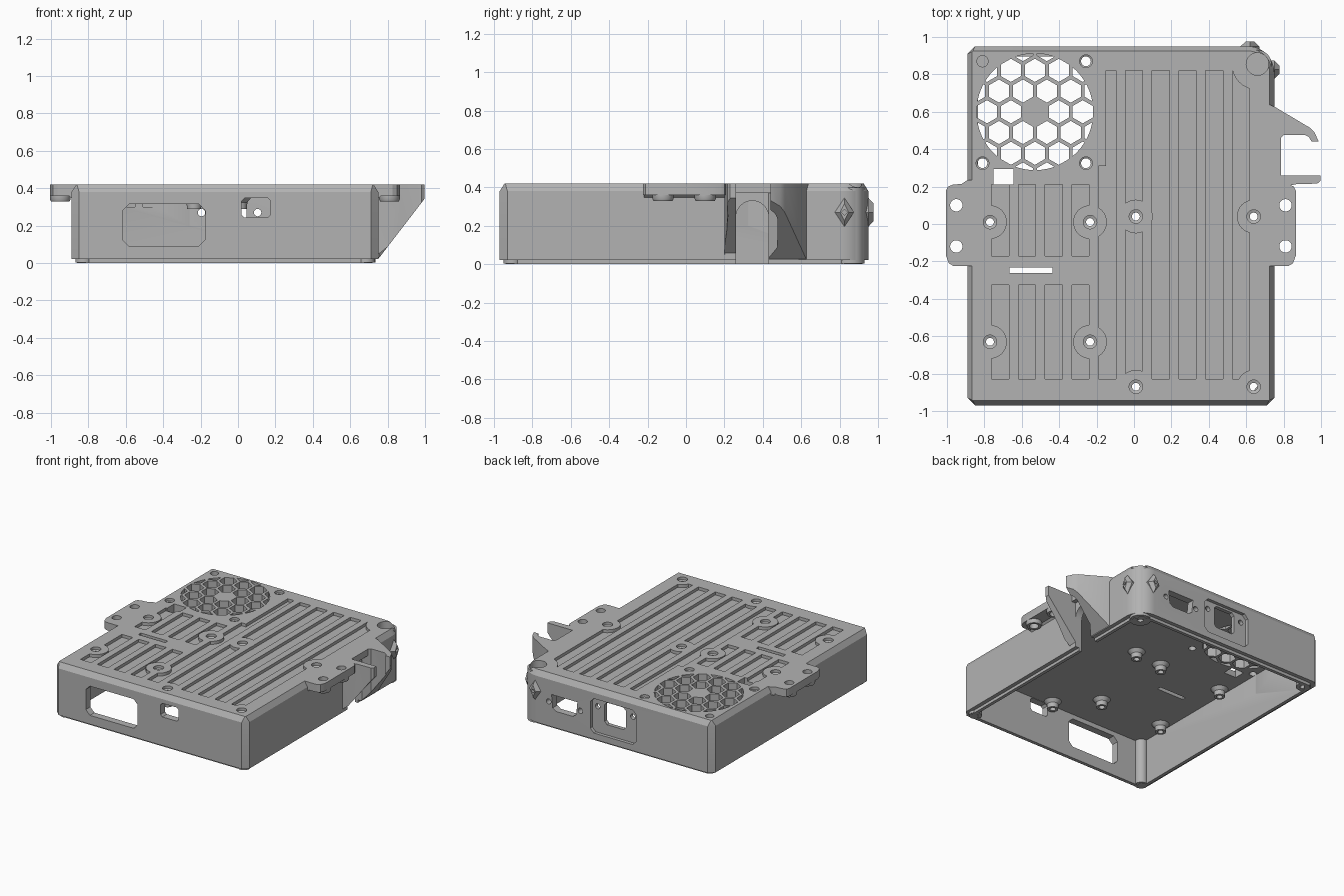
import bpy, bmesh, math
from math import sin, cos, pi

if "Cube" in bpy.data.objects:
    bpy.data.objects.remove(bpy.data.objects["Cube"])

grey = bpy.data.materials.new("matte_grey")
grey.use_nodes = True
grey.diffuse_color = (0.45, 0.45, 0.45, 1)
grey.node_tree.nodes["Principled BSDF"].inputs["Base Color"].default_value = (0.45, 0.45, 0.45, 1)
MID = -0.07          # centre line of the case


# ---- helpers ----
def loft(name, rings):
    """Closed solid through rings that share a point count."""
    bm = bmesh.new()
    vs = [[bm.verts.new(p) for p in r] for r in rings]
    n = len(vs[0])
    for a, b in zip(vs, vs[1:]):
        for i in range(n):
            j = (i + 1) % n
            bm.faces.new((a[i], a[j], b[j], b[i]))
    bm.faces.new(vs[0][::-1])
    bm.faces.new(vs[-1])
    bmesh.ops.recalc_face_normals(bm, faces=bm.faces)
    me = bpy.data.meshes.new(name)
    bm.to_mesh(me)
    bm.free()
    me.materials.append(grey)
    ob = bpy.data.objects.new(name, me)
    bpy.context.collection.objects.link(ob)
    return ob


def prism(name, pts, lo, hi, axis="z"):
    """Extrude a 2D outline along z, y (pts are x,z) or x (pts are y,z)."""
    place = {"z": lambda p, h: (p[0], p[1], h),
             "y": lambda p, h: (p[0], h, p[1]),
             "x": lambda p, h: (h, p[0], p[1])}[axis]
    return loft(name, [[place(p, h) for p in pts] for h in (lo, hi)])


def ngon(x, y, r, n=32, turn=0):
    return [(x + r * cos(2 * pi * i / n + turn), y + r * sin(2 * pi * i / n + turn)) for i in range(n)]


def rect(x0, x1, y0, y1, c=0):
    """Rectangle, with corners cut by c."""
    if not c:
        return [(x0, y0), (x1, y0), (x1, y1), (x0, y1)]
    return [(x0 + c, y0), (x1 - c, y0), (x1, y0 + c), (x1, y1 - c),
            (x1 - c, y1), (x0 + c, y1), (x0, y1 - c), (x0, y0 + c)]


def cone(name, x, y, steps, n=32):
    """Turned solid from (z, radius) steps."""
    return loft(name, [[(px, py, z) for px, py in ngon(x, y, r, n)] for z, r in steps])


def join(obs):
    bm = bmesh.new()
    for o in obs:
        bm.from_mesh(o.data)
    bm.to_mesh(obs[0].data)
    bm.free()
    for o in obs[1:]:
        bpy.data.objects.remove(o)
    return obs[0]


def boolean(ob, tools, op="DIFFERENCE"):
    tool = join(tools)
    m = ob.modifiers.new("cut", "BOOLEAN")
    m.operation, m.solver, m.object = op, "EXACT", tool
    bpy.context.view_layer.update()
    ev = ob.evaluated_get(bpy.context.evaluated_depsgraph_get())
    me = bpy.data.meshes.new_from_object(ev)
    ob.modifiers.clear()
    ob.data = me
    bpy.data.objects.remove(tool)
    return ob


def outline(inset, c):
    """Case outline: three cut corners and one round corner."""
    x0, x1, y0, y1 = -0.89 + inset, 0.75 - inset, -0.97 + inset, 0.95 - inset
    r = 0.14 - inset
    arc = [(x1 - r + r * cos(a), y1 - r + r * sin(a)) for a in [pi / 2 * i / 12 for i in range(13)]]
    return [(x0 + c, y0), (x1 - c, y0), (x1, y0 + c)] + arc + [(x0 + c, y1), (x0, y1 - c), (x0, y0 + c)]


# ---- hollow case, open underneath ----
levels = [(0, 0.03, 0.03), (0.022, 0.03, 0.03), (0.022, 0, 0.04), (0.38, 0, 0.04), (0.42, 0.025, 0.004)]
case = loft("case_shell", [[(x, y, z) for x, y in outline(i, c)] for z, i, c in levels])
boolean(case, [prism("cavity", outline(0.055, 0.04), -0.1, 0.35)])

# ---- shallow grooves in the lid, kept clear of the screw holes ----
mounts = [(-0.77, 0.01), (-0.235, 0.01), (-0.77, -0.63), (-0.235, -0.63),
          (0.01, 0.04), (0.64, 0.04), (0.01, -0.87), (0.64, -0.87)]
grooves = []
for k in range(10):
    x = -0.715 + 0.143 * k
    for y0, y1 in ([(-0.17, 0.21), (-0.83, -0.325)] if k < 4 else [(-0.83, 0.82)]):
        grooves.append(prism("groove", rect(x - 0.046, x + 0.046, y0, y1), 0.397, 0.5))
keep = [prism("keep", ngon(x, y, 0.09), 0.3, 0.6) for x, y in mounts]
keep += [prism("keep", ngon(0.66, 0.855, 0.138), 0.3, 0.6),
         prism("keep", rect(-0.3, -0.15, 0.31, 0.9), 0.3, 0.6)]
groove_tool = boolean(join(grooves), keep)
boolean(case, [groove_tool])

# ---- honeycomb fan grille ----
FX, FY, P = -0.53, 0.6, 0.128
cells = []
for row in range(-3, 4):
    for col in range(-3, 4):
        x, y = (col + 0.5 * (row % 2)) * P, row * P * 0.866
        if 0.01 < math.hypot(x, y) < 0.37:
            cells.append(prism("cell", ngon(FX + x, FY + y, 0.062, 6, pi / 6), 0.3, 0.5))
grille = boolean(join(cells), [prism("fan_ring", ngon(FX, FY, 0.312, 64), 0.2, 0.6)], "INTERSECT")
boolean(case, [grille])


# ---- holes through the lid ----
def screw(x, y, r=0.021, big=0.036):
    return cone("screw_cut", x, y, [(0.2, r), (0.395, r), (0.4, big), (0.5, big)])


fan_screws = [(-0.257, 0.87), (-0.81, 0.325), (-0.257, 0.325)]
boolean(case, [screw(x, y) for x, y in mounts]
        + [screw(x, y, 0.026, 0.034) for x, y in fan_screws]
        + [prism("cable_hole", rect(-0.75, -0.645, 0.21, 0.295), 0.2, 0.5),
           prism("strap_slot", rect(-0.665, -0.435, -0.263, -0.232), 0.2, 0.5)])

# ---- openings in the walls ----
arch = [(0.26, -0.1), (0.43, -0.1)] + [(0.345 + 0.085 * cos(a), 0.245 + 0.085 * sin(a))
                                      for a in [pi * i / 16 for i in range(17)]]
boolean(case, [
    prism("front_window", rect(-0.617, -0.175, 0.09, 0.315, 0.035), -1.1, -0.85, "y"),
    prism("front_socket", rect(0.02, 0.173, 0.243, 0.348, 0.015), -1.1, -0.85, "y"),
    prism("cable_arch", arch, 0.6, 0.85, "x")])
boolean(case, [prism("port_recess", rect(-0.24, 0.15, 0.07, 0.335, 0.03), 0.925, 1.1, "y"),
               prism("serial_port", [(0.26, 0.27), (0.48, 0.27), (0.47, 0.17), (0.44, 0.15),
                                     (0.3, 0.15), (0.27, 0.17)], 0.85, 1.1, "y")])
boolean(case, [prism("power_port", rect(-0.135, 0.045, 0.15, 0.32, 0.02), 0.8, 1.1, "y")]
        + [prism("port_screw", ngon(x, z, 0.02, 16), 0.8, 1.1, "y")
           for x, z in [(-0.195, 0.27), (0.105, 0.27), (0.235, 0.21), (0.505, 0.21)]])

# ---- blind pockets from the top, with posts in the corners ----
parts = [case]
for x, y, r, post, floor in [(0.66, 0.855, 0.06, 0.075, 0.2), (-0.81, 0.87, 0.03, 0.05, 0.3)]:
    boolean(case, [cone("pocket", x, y, [(floor, r), (0.5, r)])])
    ob = cone("corner_post", x, y, [(0.003, post), (0.4, post)])
    boolean(ob, [cone("pocket", x, y, [(floor, r), (0.5, r)])])
    boolean(ob, [cone("screw_bore", x, y, [(-0.1, 0.022), (0.12, 0.022)])])
    parts.append(ob)
for x in (-0.825, 0.685):
    ob = cone("corner_post", x, -0.905, [(0.003, 0.045), (0.37, 0.045)])
    parts.append(boolean(ob, [cone("screw_bore", x, -0.905, [(-0.1, 0.022), (0.12, 0.022)])]))

# ---- standoffs under the lid ----
for x, y in mounts:
    ob = cone("standoff", x, y, [(0.29, 0.038), (0.325, 0.04), (0.355, 0.065)])
    parts.append(boolean(ob, [cone("bore", x, y, [(0.2, 0.021), (0.5, 0.021)])]))

# ---- mounting ears ----
for side, label in ((-1, "right_ear"), (1, "left_ear")):
    shape = [(0.78, -0.225), (0.895, -0.225), (0.92, -0.21), (0.935, -0.17), (0.935, 0.18),
             (0.925, 0.2), (0.9, 0.21), (0.85, 0.215), (0.82, 0.235), (0.78, 0.235)]
    ear = prism(label, [(MID + side * x, y) for x, y in shape], 0.36, 0.42)
    pads = [cone("ear_pad", MID + side * 0.88, y, [(0.33, 0.05), (0.34, 0.055), (0.37, 0.055)])
            for y in (-0.12, 0.1)]
    boolean(ear, pads, "UNION")
    boolean(ear, [prism("ear_hole", ngon(MID + side * 0.88, y, 0.033), 0.2, 0.6) for y in (-0.12, 0.1)])
    under = [(MID + side * x, z) for x, z in ((0.79, 0.37), (0.845, 0.37), (0.79, 0.32))]
    parts += [ear, prism("ear_fillet", under, -0.22, 0.22, "y")]


# ---- cable hook: two arms with sloped undersides ----
def arm(name, pts):
    low = [(x, y, 0.022 + max(0, x - 0.75) * 1.3) for x, y in pts]
    return loft(name, [low, [(x, y, 0.42) for x, y in pts]])


parts += [
    arm("hook_arm", [(0.72, 0.64), (0.755, 0.625), (0.94, 0.515), (0.965, 0.49), (0.988, 0.44), (0.95, 0.44),
                     (0.935, 0.465), (0.915, 0.476), (0.8, 0.476), (0.757, 0.43), (0.72, 0.43)]),
    arm("straight_arm", [(0.72, 0.26), (0.72, 0.2), (0.8, 0.2), (0.87, 0.213), (0.98, 0.216),
                         (0.997, 0.23), (0.997, 0.26)]),
    prism("hook_lip", [(0.72, 0.25), (0.785, 0.25), (0.785, 0.47), (0.757, 0.44), (0.72, 0.44)], 0.37, 0.42)]


# ---- diamond cable eyelets on the round corner ----
def eyelet(name, along_x):
    def ring(w, h, out):
        pts = [(w, 0), (0, h), (-w, 0), (0, -h)]
        return [(0.62 + a, 0.95 + out, 0.27 + b) if along_x else (0.75 + out, 0.825 + a, 0.27 + b)
                for a, b in pts]
    ob = loft(name, [ring(0.05, 0.075, -0.02), ring(0.05, 0.075, 0), ring(0.022, 0.045, 0.027)])
    hole = ngon(0.62 if along_x else 0.825, 0.27, 0.015, 4)
    return boolean(ob, [prism("eye", hole, *((0.94, 1.1) if along_x else (0.74, 0.9)),
                              axis="y" if along_x else "x")])


parts += [eyelet("back_eyelet", True), eyelet("side_eyelet", False)]

# ---- smooth shading with sharp edges ----
bpy.ops.object.select_all(action="DESELECT")
for ob in parts:
    ob.select_set(True)
bpy.context.view_layer.objects.active = case
bpy.ops.object.shade_smooth_by_angle(angle=math.radians(30))
